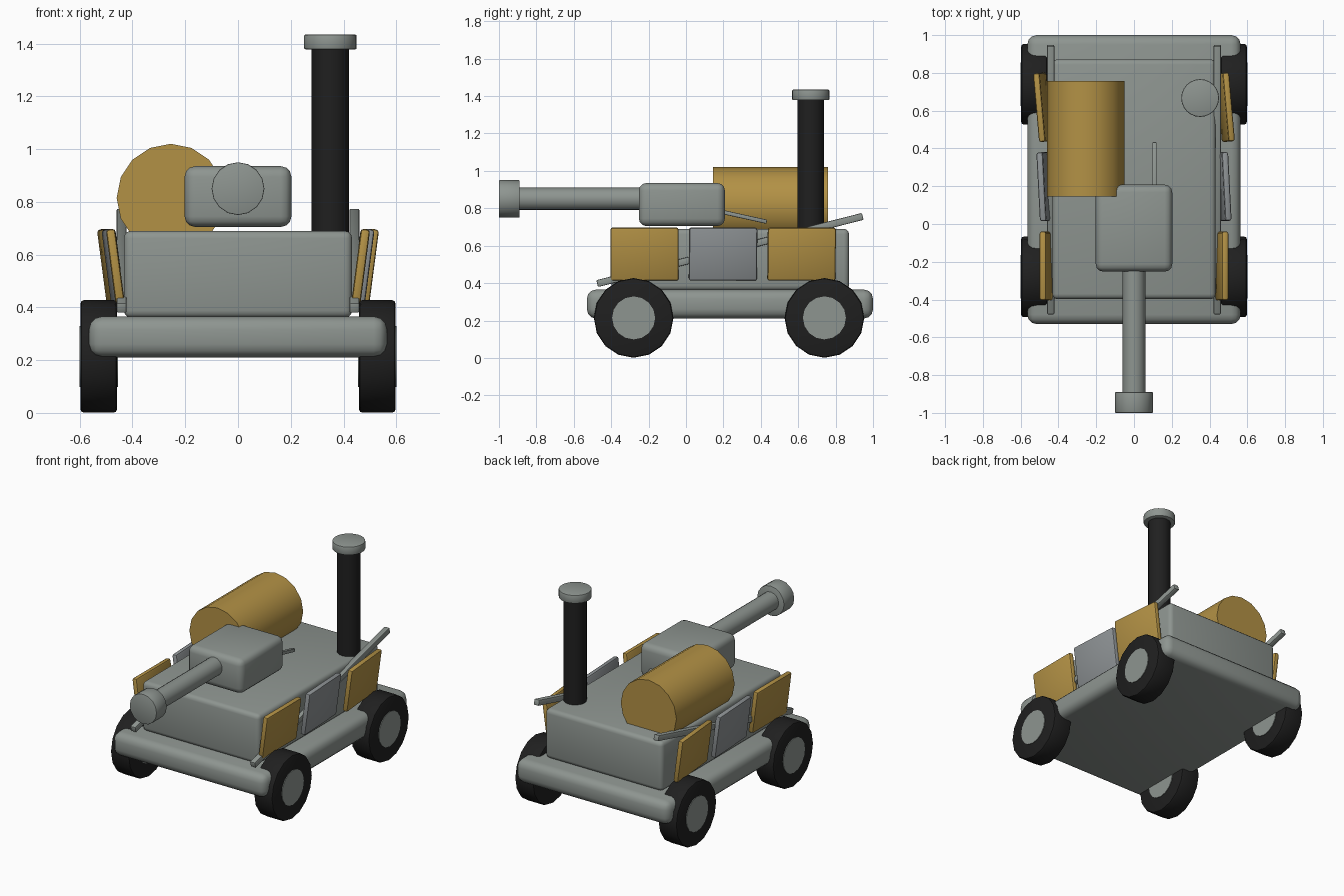
import bpy, math
from mathutils import Matrix, Vector

if "Cube" in bpy.data.objects:
    bpy.data.objects.remove(bpy.data.objects["Cube"])


def material(name, rgb):
    m = bpy.data.materials.new(name)
    m.diffuse_color = (*rgb, 1)
    m.use_nodes = True
    m.node_tree.nodes["Principled BSDF"].inputs["Base Color"].default_value = m.diffuse_color
    return m


STEEL = material("steel grey", (0.27, 0.30, 0.28))
PANEL = material("panel grey", (0.27, 0.29, 0.30))
BRASS = material("brass", (0.45, 0.285, 0.06))
BLACK = material("black rubber", (0.014, 0.014, 0.014))


def finish(name, mat, bevel, segments):
    ob = bpy.context.object
    ob.name = name
    ob.data.materials.append(mat)
    if bevel:
        mod = ob.modifiers.new("Bevel", "BEVEL")
        mod.width, mod.segments = bevel, segments
        mod.limit_method = "ANGLE"
        mod.angle_limit = math.radians(50)
        bpy.ops.object.modifier_apply(modifier=mod.name)
    bpy.ops.object.shade_smooth_by_angle(angle=math.radians(35))
    return ob


def box(name, mat, center, size, bevel=0.0, segments=3, rot=(0, 0, 0)):
    bpy.ops.mesh.primitive_cube_add(size=1)
    bpy.context.object.data.transform(Matrix.Diagonal((*size, 1)))
    ob = finish(name, mat, bevel, segments)
    ob.location = center
    ob.rotation_euler = [math.radians(a) for a in rot]
    return ob


def cylinder(name, mat, start, end, radius, bevel=0.0, sides=16):
    a, b = Vector(start), Vector(end)
    bpy.ops.mesh.primitive_cylinder_add(vertices=sides, radius=radius, depth=(b - a).length)
    ob = finish(name, mat, bevel, 2)
    ob.location = (a + b) / 2
    # Tilt only about one world axis so a vertex stays at the bottom
    d = (b - a).normalized()
    if abs(d.x) > 0.9:
        ob.rotation_euler = (0, math.pi / 2, 0)
    elif abs(d.y) > 0.9:
        ob.rotation_euler = (math.pi / 2, 0, 0)
    return ob


# Body
box("chassis", STEEL, (0, 0.235, 0.288), (1.13, 1.53, 0.155), 0.05)
box("hull", STEEL, (0, 0.237, 0.525), (0.865, 1.27, 0.33), 0.028)

# Gun turret, barrel and rear handle
box("turret", STEEL, (0, -0.022, 0.82), (0.405, 0.46, 0.23), 0.04)
cylinder("gun_barrel", STEEL, (0, -0.90, 0.85), (0, -0.22, 0.85), 0.06)
cylinder("gun_muzzle", STEEL, (0, -1.0, 0.85), (0, -0.89, 0.85), 0.1, 0.004)
box("turret_handle", STEEL, (0.108, 0.30, 0.757), (0.022, 0.27, 0.022), 0.004, 2, (-12.5, 0, 0))

# Boiler and chimney on the deck
cylinder("boiler", BRASS, (-0.255, 0.145, 0.815), (-0.255, 0.758, 0.815), 0.205)
cylinder("chimney", BLACK, (0.35, 0.667, 0.66), (0.35, 0.667, 1.39), 0.071)
cylinder("chimney_cap", STEEL, (0.35, 0.667, 1.378), (0.35, 0.667, 1.434), 0.1, 0.006, 24)

for side, label in ((1, "right"), (-1, "left")):
    # Wheels with grey hubs that show on both faces
    for y, end in ((-0.28, "front"), (0.74, "rear")):
        cylinder(f"{end}_{label}_tire", BLACK, (side * 0.459, y, 0.214),
                 (side * 0.597, y, 0.214), 0.213, 0.012)
        cylinder(f"{end}_{label}_hub", STEEL, (side * 0.455, y, 0.214),
                 (side * 0.601, y, 0.214), 0.115)
    # Sloping side rail
    box(f"{label}_rail", STEEL, (side * 0.441, 0.235, 0.577),
        (0.038, 1.465, 0.038), 0.006, 2, (14.2, 0, 0))
    # Leaning side plates, all yawed in the same sense
    for n, (y, x, yaw, mat) in enumerate(((-0.222, 0.465, 0, BRASS),
                                          (0.198, 0.473, 3, PANEL),
                                          (0.618, 0.484, 5, BRASS))):
        box(f"{label}_plate_{n + 1}", mat, (side * x, y, 0.555),
            (0.035, 0.365, 0.285), 0.012, 2, (0, side * 7.5, yaw))
